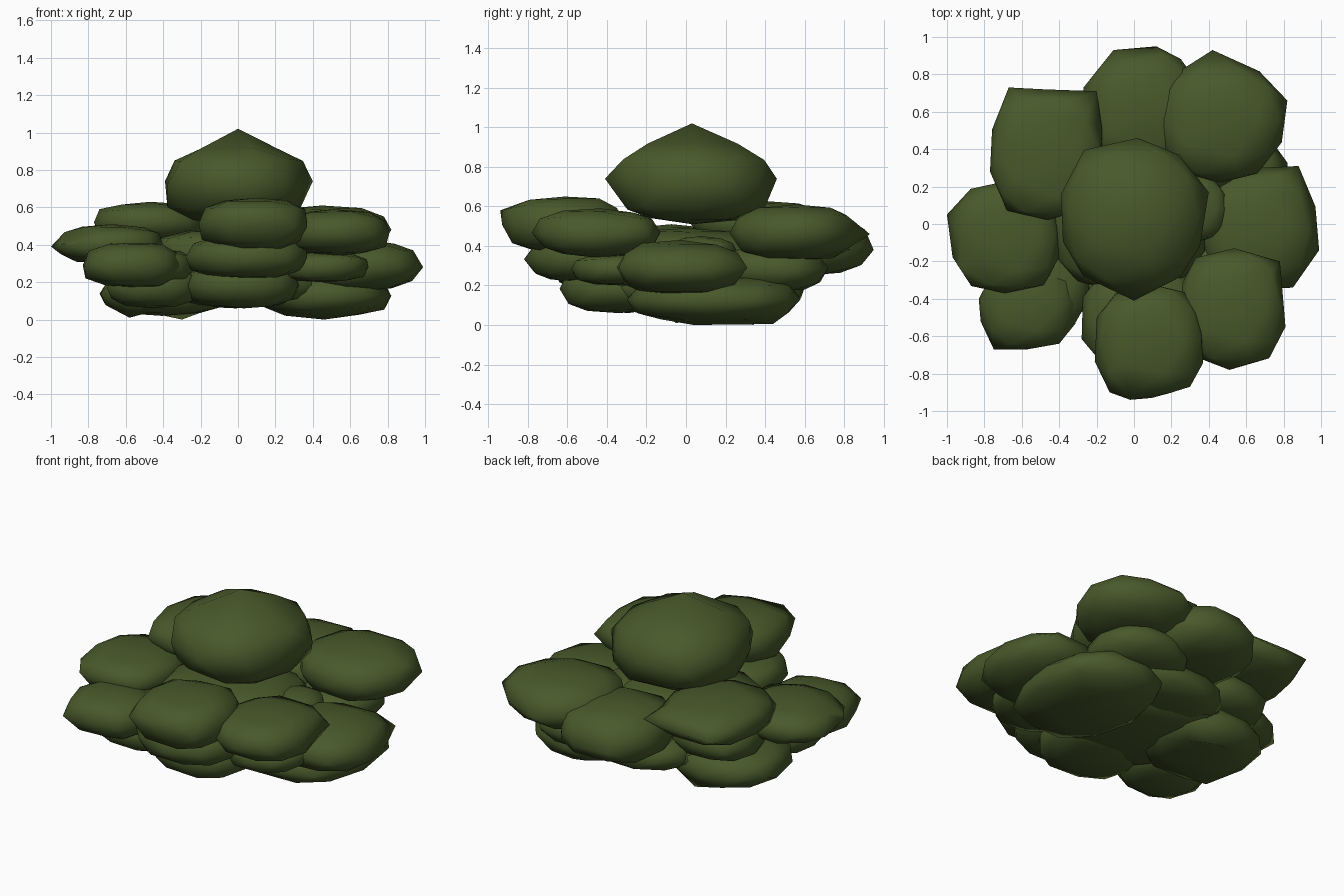
import bpy, bmesh, random
from mathutils import Vector

random.seed(4)
if "Cube" in bpy.data.objects:
    bpy.data.objects.remove(bpy.data.objects["Cube"], do_unlink=True)

# Single foliage colour
leaf = bpy.data.materials.new("leaf_green")
leaf.use_nodes = True
colour = (0.065, 0.1, 0.024, 1)
leaf.diffuse_color = colour
bsdf = next(n for n in leaf.node_tree.nodes if n.type == 'BSDF_PRINCIPLED')
bsdf.inputs["Base Color"].default_value = colour
bsdf.inputs["Roughness"].default_value = 0.9


def squash(value, power):
    """Push a unit coordinate outwards to make the clump boxier."""
    return abs(value) ** power * (1 if value >= 0 else -1)


def clump(name, low, high, corners=(), jitter=0.04):
    """Flattened, irregular low-poly ball fitted to a box, with pulled rim corners."""
    low, high = Vector(low), Vector(high)
    centre = (low + high) / 2
    bm = bmesh.new()
    bmesh.ops.create_icosphere(bm, subdivisions=2, radius=1)
    for v in bm.verts:
        shift = Vector([random.uniform(-jitter, jitter) for _ in range(3)])
        v.co = Vector([squash(c, p) for c, p in zip(v.co, (0.82, 0.82, 0.72))]) + shift
    # Fit to the box
    for axis in range(3):
        least = min(v.co[axis] for v in bm.verts)
        most = max(v.co[axis] for v in bm.verts)
        for v in bm.verts:
            t = (v.co[axis] - least) / (most - least)
            v.co[axis] = low[axis] + t * (high[axis] - low[axis])
    # Pull the nearest rim vertices out to the corners
    used = set()
    for corner in corners:
        target = Vector((*corner, centre.z)) if len(corner) == 2 else Vector(corner)
        free = [v for v in bm.verts if v not in used]
        near = min(free, key=lambda v: (v.co - target).length)
        near.co = target
        used.add(near)
    bmesh.ops.recalc_face_normals(bm, faces=bm.faces)
    for f in bm.faces:
        f.smooth = True
    mesh = bpy.data.meshes.new(name)
    bm.to_mesh(mesh)
    bm.free()
    mesh.materials.append(leaf)
    obj = bpy.data.objects.new(name, mesh)
    bpy.context.collection.objects.link(obj)


# Crown
clump("crown_clump", (-.38, -.36, .51), (.37, .44, .93),
      [(0, .03, 1.02), (0, -.41, .74), (.02, .46, .74), (.4, .17, .74), (-.39, .16, .74)])

# Outer ring of foliage
clump("front_clump", (-.21, -.93, .36), (.37, -.32, .65),
      [(-.13, -.9, .54), (.3, -.87, .5), (-.02, -.94, .58)])
clump("front_left_clump", (.24, -.77, .34), (.81, -.13, .59),
      [(.81, -.55), (.51, -.78), (.78, -.2)])
clump("left_clump", (.34, -.35, .15), (.97, .3, .43),
      [(.88, .31), (.99, -.14, .28), (.85, -.34)])
clump("back_left_clump", (.13, .22, .33), (.79, .87, .61),
      [(.82, .66, .48), (.42, .93, .46), (.66, .27)])
clump("back_clump", (-.27, .26, .25), (.36, .94, .56),
      [(-.11, .93, .38), (.12, .95, .38), (-.27, .73, .4)])
clump("back_right_clump", (-.76, .02, .41), (-.17, .72, .63),
      [(-.67, .73, .52), (-.2, .71, .54), (-.77, .28)])
clump("right_clump", (-.97, -.36, .3), (-.4, .23, .51),
      [(-1, .05, .39), (-.69, -.37), (-.93, -.23)])
clump("front_right_clump", (-.82, -.67, .17), (-.31, -.19, .41),
      [(-.75, -.67), (-.4, -.64), (-.83, -.4)])

# Middle filling
clump("core_clump", (-.45, -.36, .22), (.38, .4, .49))
clump("inner_left_clump", (.16, -.1, .28), (.5, .26, .45))
clump("middle_front_clump", (-.28, -.82, .22), (.37, -.22, .45))
clump("middle_right_clump", (-.62, -.57, .18), (-.24, -.02, .38))
clump("middle_left_clump", (.22, -.58, .2), (.7, -.05, .36))
clump("middle_back_clump", (.06, .15, .17), (.64, .72, .4))
clump("middle_back_right_clump", (-.66, .0, .22), (-.14, .5, .44))

# Base
clump("base_core_clump", (-.5, -.42, .06), (.5, .45, .3))
clump("base_right_clump", (-.74, -.2, .02), (-.06, .44, .26),
      [(-.3, .34, 0), (-.58, -.05, .01)])
clump("base_left_clump", (.12, -.3, .01), (.82, .58, .25),
      [(.48, .44, .005), (.46, .04, 0)])
clump("base_front_clump", (-.28, -.64, .06), (.33, -.05, .3))
clump("base_front_right_clump", (-.7, -.52, .06), (-.2, -.08, .28))
clump("base_back_clump", (-.28, .08, .09), (.42, .6, .3))
